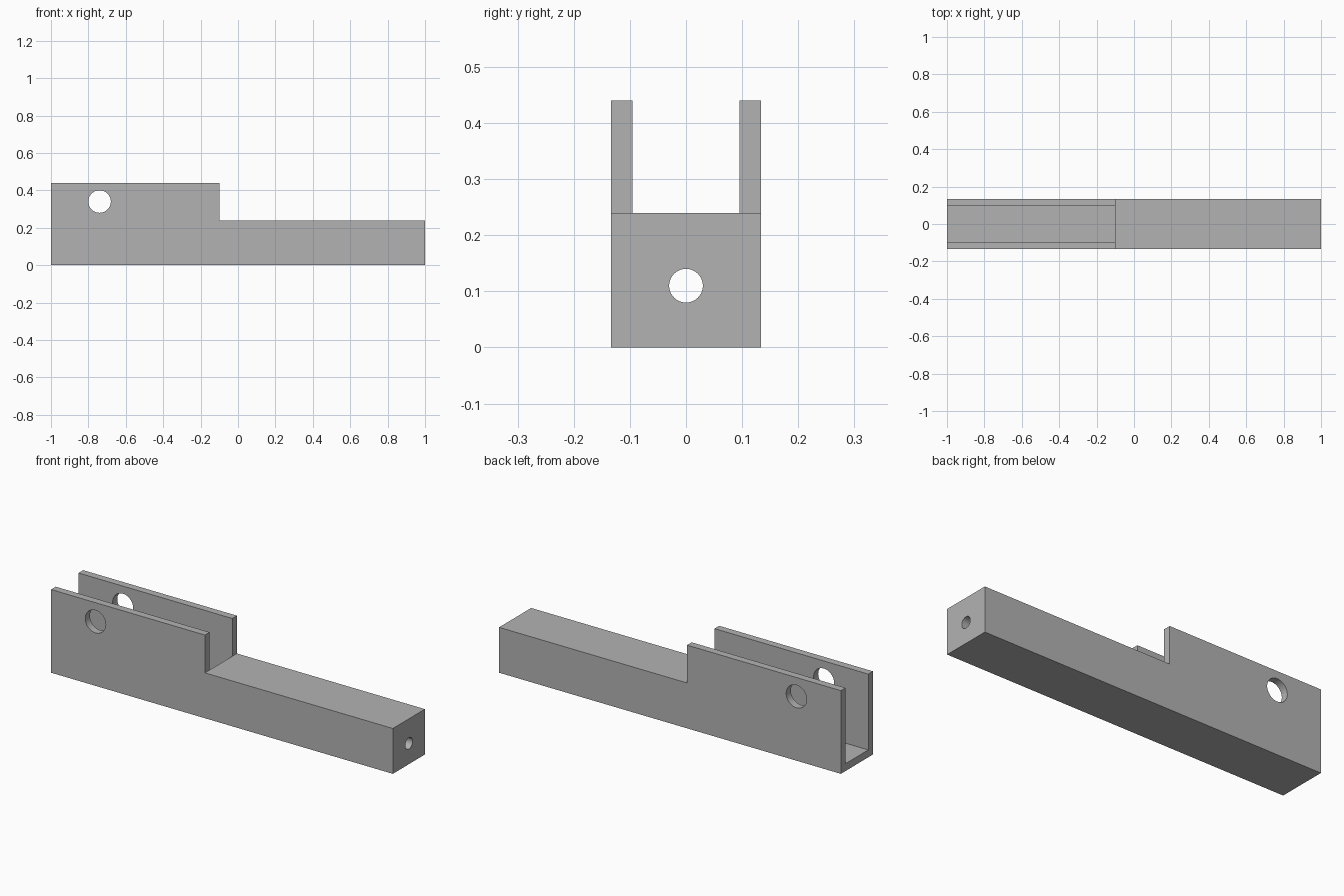
import bpy
import bmesh
from math import pi, radians
from mathutils import Matrix

cube = bpy.data.objects.get("Cube")
if cube:
    bpy.data.objects.remove(cube, do_unlink=True)

HALF_W, WALL = 0.134, 0.039      # half width, wall and floor thickness
TOP, STEP_Z, STEP_X = 0.44, 0.24, -0.1

grey = bpy.data.materials.new("plain_grey")
grey.use_nodes = True
colour = (0.45, 0.45, 0.45, 1)
grey.diffuse_color = colour
grey.node_tree.nodes["Principled BSDF"].inputs["Base Color"].default_value = colour


def finish(name, bm):
    bmesh.ops.recalc_face_normals(bm, faces=bm.faces)
    mesh = bpy.data.meshes.new(name)
    bm.to_mesh(mesh)
    bm.free()
    mesh.materials.append(grey)
    obj = bpy.data.objects.new(name, mesh)
    bpy.context.collection.objects.link(obj)
    return obj


def extrude_profile(name, points, half_width):
    """Extrude an XZ outline along y, centred on y = 0."""
    bm = bmesh.new()
    face = bm.faces.new([bm.verts.new((x, -half_width, z)) for x, z in points])
    side = bmesh.ops.extrude_face_region(bm, geom=[face])["geom"]
    verts = [v for v in side if isinstance(v, bmesh.types.BMVert)]
    bmesh.ops.translate(bm, vec=(0, 2 * half_width, 0), verts=verts)
    return finish(name, bm)


def drill(name, location, radius, length, axis):
    bm = bmesh.new()
    turn = Matrix.Rotation(pi / 2, 4, axis)
    bmesh.ops.create_cone(bm, cap_ends=True, segments=64, radius1=radius,
                          radius2=radius, depth=length,
                          matrix=Matrix.Translation(location) @ turn)
    return finish(name, bm)


# Stepped bar: tall fork section, then a lower solid shank
body = extrude_profile("forked_bar", [
    (-1, 0), (1, 0), (1, STEP_Z), (STEP_X, STEP_Z), (STEP_X, TOP), (-1, TOP)],
    HALF_W)

# Slot between the walls: deep in the fork, open above the shank
slot = extrude_profile("slot_cutter", [
    (-1.1, WALL), (STEP_X, WALL), (STEP_X, TOP + 0.1), (-1.1, TOP + 0.1)],
    HALF_W - WALL)

# Cross pin hole through both walls, and lengthwise bore through the shank
pin_hole = drill("pin_hole_cutter", (-0.74, 0, 0.34), 0.06, 0.5, 'X')
bore = drill("bore_cutter", (0.45, 0, 0.11), 0.03, 1.3, 'Y')

bpy.context.view_layer.objects.active = body
body.select_set(True)
for cutter in (slot, pin_hole, bore):
    mod = body.modifiers.new(cutter.name, 'BOOLEAN')
    mod.operation = 'DIFFERENCE'
    mod.solver = 'EXACT'
    mod.object = cutter
    bpy.ops.object.modifier_apply(modifier=mod.name)
    bpy.data.objects.remove(cutter, do_unlink=True)

bpy.ops.object.shade_smooth_by_angle(angle=radians(30))
